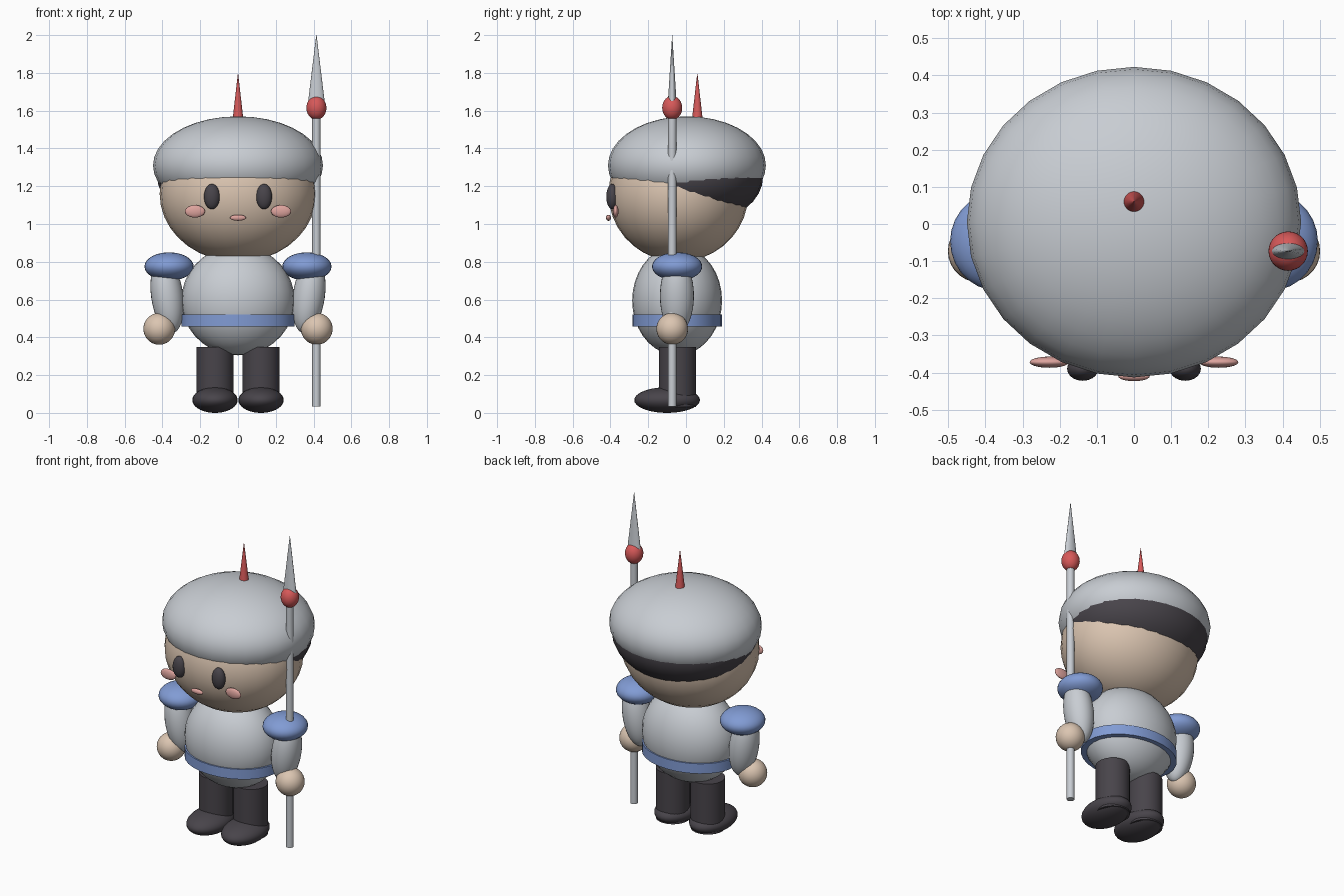
import bpy
from math import radians

if "Cube" in bpy.data.objects:
    bpy.data.objects.remove(bpy.data.objects["Cube"])


def material(name, rgb):
    m = bpy.data.materials.new(name)
    m.use_nodes = True
    m.diffuse_color = (*rgb, 1)
    m.node_tree.nodes["Principled BSDF"].inputs["Base Color"].default_value = (*rgb, 1)
    return m


STEEL = material("steel grey", (0.58, 0.61, 0.65))
SKIN = material("skin", (0.71, 0.56, 0.44))
BLUE = material("blue trim", (0.22, 0.33, 0.66))
RED = material("red", (0.68, 0.10, 0.10))
DARK = material("charcoal", (0.065, 0.058, 0.069))
PINK = material("blush pink", (0.73, 0.37, 0.34))


def finish(name, mat, scale=(1, 1, 1), tilt=0):
    ob = bpy.context.object
    ob.name = name
    ob.scale = scale
    ob.rotation_euler.y = radians(tilt)
    ob.data.materials.append(mat)
    bpy.ops.object.shade_smooth_by_angle(angle=radians(40))
    return ob


def ellipsoid(name, mat, centre, radii, tilt=0):
    bpy.ops.mesh.primitive_uv_sphere_add(segments=28, ring_count=18, radius=1, location=centre)
    return finish(name, mat, radii, tilt)


def tapered(name, mat, x, y, z0, z1, r0, r1, scale=(1, 1, 1)):
    bpy.ops.mesh.primitive_cone_add(vertices=28, radius1=r0, radius2=r1, depth=z1 - z0,
                                    location=(x, y, (z0 + z1) / 2))
    return finish(name, mat, scale)


# Head, hair and helmet are overlapping ellipsoids
ellipsoid("head", SKIN, (0, -0.04, 1.16), (0.415, 0.37, 0.36))
ellipsoid("hair", DARK, (0, 0.02, 1.25), (0.428, 0.388, 0.26))
ellipsoid("helmet", STEEL, (0, 0.005, 1.31), (0.45, 0.418, 0.26))
tapered("helmet_spike", RED, 0, 0.06, 1.54, 1.795, 0.03, 0.001)
ellipsoid("mouth", PINK, (0, -0.41, 1.033), (0.042, 0.013, 0.016))

# Torso and belt
ellipsoid("torso", STEEL, (0, -0.047, 0.595), (0.3, 0.238, 0.29))
tapered("belt", BLUE, 0, -0.047, 0.457, 0.52, 0.3, 0.3, (1, 0.79, 1))

# Paired parts
for side, s in (("left", 1), ("right", -1)):
    ellipsoid(side + "_eye", DARK, (s * 0.138, -0.39, 1.145), (0.042, 0.032, 0.067))
    ellipsoid(side + "_cheek", PINK, (s * 0.228, -0.372, 1.067), (0.053, 0.015, 0.033))
    ellipsoid(side + "_shoulder_guard", BLUE, (s * 0.365, -0.047, 0.775), (0.13, 0.133, 0.075))
    ellipsoid(side + "_arm", STEEL, (s * 0.375, -0.048, 0.62), (0.085, 0.09, 0.2), s * 8)
    ellipsoid(side + "_hand", SKIN, (s * 0.417, -0.073, 0.445), (0.084, 0.084, 0.084))
    tapered(side + "_leg", DARK, s * 0.122, -0.045, 0.03, 0.35, 0.099, 0.099)
    ellipsoid(side + "_boot", DARK, (s * 0.122, -0.1, 0.068), (0.12, 0.174, 0.068))

# Spear held in the left hand
tapered("spear_shaft", STEEL, 0.415, -0.073, 0.033, 1.62, 0.022, 0.022)
ellipsoid("spear_collar", RED, (0.415, -0.073, 1.615), (0.053, 0.053, 0.063))
tapered("spear_tip", STEEL, 0.415, -0.073, 1.63, 2.0, 0.046, 0.001, (1, 0.52, 1))
